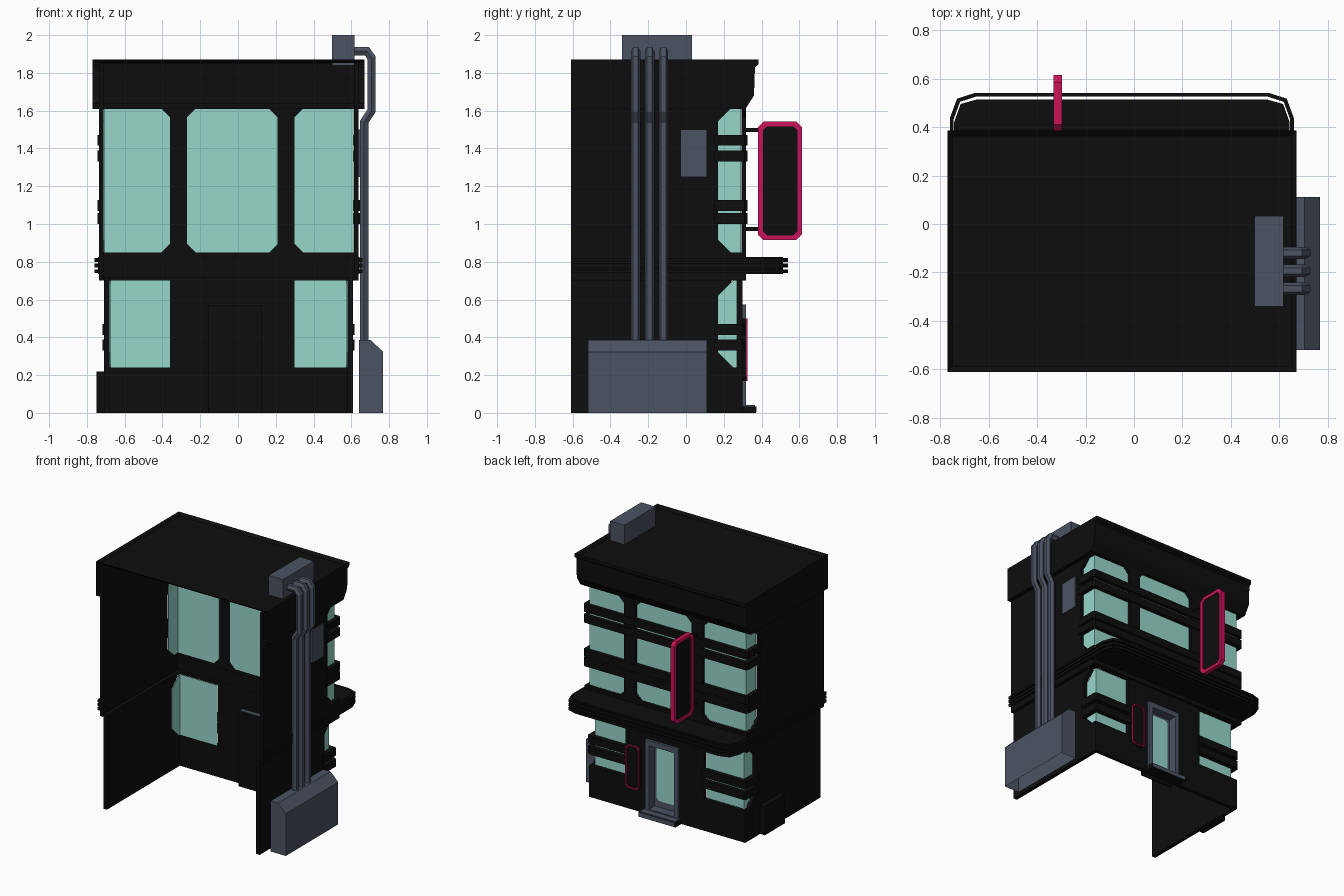
import bpy, bmesh, math
from mathutils import Vector

if "Cube" in bpy.data.objects:
    bpy.data.objects.remove(bpy.data.objects["Cube"])


def mat(name, rgb):
    m = bpy.data.materials.new(name)
    m.diffuse_color = (*rgb, 1)
    m.use_nodes = True
    m.node_tree.nodes["Principled BSDF"].inputs["Base Color"].default_value = m.diffuse_color
    return m


BLACK = mat("black", (0.004, 0.004, 0.004))
SLATE = mat("slate", (0.072, 0.086, 0.122))
TEAL = mat("teal glass", (0.31, 0.68, 0.59))
PINK = mat("neon pink", (0.60, 0.006, 0.10))


def to_obj(name, bm, material):
    me = bpy.data.meshes.new(name)
    bm.to_mesh(me)
    bm.free()
    me.materials.append(material)
    ob = bpy.data.objects.new(name, me)
    bpy.context.collection.objects.link(ob)
    return ob


def place(p, axis, d):
    return {'x': (d, p[0], p[1]), 'y': (p[0], d, p[1]), 'z': (p[0], p[1], d)}[axis]


def prism(name, pts, axis, a, b, material, drop=()):
    """Extrude a 2D outline along an axis; drop = outward directions left open."""
    bm = bmesh.new()
    lo = [bm.verts.new(place(p, axis, a)) for p in pts]
    hi = [bm.verts.new(place(p, axis, b)) for p in pts]
    bm.faces.new(lo)
    bm.faces.new(hi)
    n = len(pts)
    for i in range(n):
        j = (i + 1) % n
        bm.faces.new((lo[i], lo[j], hi[j], hi[i]))
    bmesh.ops.recalc_face_normals(bm, faces=bm.faces)
    gone = [f for f in bm.faces if any(f.normal.dot(Vector(d)) > 0.99 for d in drop)]
    bmesh.ops.delete(bm, geom=gone, context='FACES')
    return to_obj(name, bm, material)


def rect(a0, a1, b0, b1, c0=0, c1=0):
    """Rectangle with its low-side corners cut by c0 and high-side corners by c1."""
    left = [(a0, b1 - c0), (a0, b0 + c0)]
    left = [(a0 + c0, b1)] + left + [(a0 + c0, b0)] if c0 else left
    right = [(a1, b0 + c1), (a1, b1 - c1)]
    right = [(a1 - c1, b0)] + right + [(a1 - c1, b1)] if c1 else right
    return left + right


def box(name, x0, x1, y0, y1, z0, z1, material, drop=()):
    return prism(name, rect(x0, x1, y0, y1), 'z', z0, z1, material, drop)


def ring(name, outer, inner, axis, a, b, material):
    bm = bmesh.new()
    loops = [[bm.verts.new(place(p, axis, d)) for p in pts]
             for pts, d in ((outer, a), (outer, b), (inner, b), (inner, a))]
    n = len(outer)
    for k in range(4):
        for i in range(n):
            j = (i + 1) % n
            A, B = loops[k], loops[(k + 1) % 4]
            bm.faces.new((A[i], A[j], B[j], B[i]))
    bmesh.ops.recalc_face_normals(bm, faces=bm.faces)
    return to_obj(name, bm, material)


def apply_all(ob):
    bpy.context.view_layer.objects.active = ob
    for m in list(ob.modifiers):
        bpy.ops.object.modifier_apply(modifier=m.name)


def solidify(ob, t):
    m = ob.modifiers.new("thick", 'SOLIDIFY')
    m.thickness, m.use_even_offset = t, True
    apply_all(ob)


def band(name, path, z0, z1, t, material=BLACK):
    """Upright strip along a plan path, thickened towards the inside."""
    bm = bmesh.new()
    lo = [bm.verts.new((x, y, z0)) for x, y in path]
    hi = [bm.verts.new((x, y, z1)) for x, y in path]
    for i in range(len(path) - 1):
        bm.faces.new((lo[i + 1], lo[i], hi[i], hi[i + 1]))
    ob = to_obj(name, bm, material)
    solidify(ob, t)
    return ob


def cut(ob, cutters):
    for c in cutters:
        m = ob.modifiers.new("cut", 'BOOLEAN')
        m.object, m.operation, m.solver = c, 'DIFFERENCE', 'EXACT'
    apply_all(ob)
    for c in cutters:
        bpy.data.objects.remove(c)


BACK = -0.61


def storey(name, xl, xr, yf, z0, z1, t, w0, w1, fc, sc, middle, extra=()):
    """U-shaped wall, with corner-wrapping windows and optional middle window."""
    wall = band(name + "_wall", [(xl, BACK), (xl, yf), (xr, yf), (xr, BACK)], z0, z1, t)
    cutters = list(extra)
    e = t + 0.001

    def front(x0, x1, c0, c1):
        gx0, gx1 = max(x0, xl + e), min(x1, xr - e)
        cutters.append(prism("cutter", rect(x0, x1, w0, w1, c0, c1), 'y', yf - 0.06, yf + 0.1, BLACK))
        prism(name + "_front_glass", rect(gx0, gx1, w0, w1, c0, c1), 'y', yf - e - 0.004, yf - e, TEAL)

    front(xl - 0.1, -0.36, 0, fc)
    front(0.30, xr + 0.1, fc, 0)
    if middle:
        front(-0.27, 0.21, fc, fc)
    for x, s in ((xl, 1), (xr, -1)):
        a, b = sorted((x - 0.1 * s, x + 0.05 * s))
        cutters.append(prism("cutter", rect(0.17, yf + 0.1, w0, w1, sc, 0), 'x', a, b, BLACK))
        a, b = sorted((x + e * s, x + (e + 0.004) * s))
        prism(name + "_side_glass", rect(0.17, yf - e, w0, w1, sc, 0), 'x', a, b, TEAL)
    cut(wall, cutters)


# Walls and windows of the two floors
doorway = box("cutter", -0.15, 0.12, 0.2, 0.5, 0.03, 0.57, BLACK)
storey("lower", -0.71, 0.61, 0.30, 0, 0.72, 0.03, 0.24, 0.70, 0, 0.08, False, [doorway])
storey("upper", -0.737, 0.637, 0.317, 0.70, 1.85, 0.024, 0.85, 1.61, 0.045, 0.065, True)

# Horizontal window bars
for z in (1.00, 1.07, 1.332, 1.415):
    band("upper_bar", [(-0.745, 0.15), (-0.745, 0.31), (-0.73, 0.325), (0.63, 0.325),
                       (0.645, 0.31), (0.645, 0.15)], z, z + 0.057, 0.03)
for z in (0.33, 0.413):
    band("lower_bar_left", [(-0.718, 0.15), (-0.718, 0.297), (-0.705, 0.31), (-0.345, 0.31)], z, z + 0.058, 0.035)
    band("lower_bar_right", [(0.285, 0.31), (0.605, 0.31), (0.618, 0.297), (0.618, 0.15)], z, z + 0.058, 0.035)

# Cornice shell, open below and behind, with a sunken roof
cornice = prism("cornice", [(BACK, 1.61), (0.315, 1.61), (0.36, 1.68), (0.365, 1.83), (0.385, 1.845),
                            (0.385, 1.872), (BACK, 1.872)], 'x', -0.77, 0.67, BLACK,
                drop=((0, -1, 0), (0, 0, -1)))
bm = bmesh.new()
bm.from_mesh(cornice.data)
roof = [f for f in bm.faces if f.normal.z > 0.9]
bmesh.ops.inset_region(bm, faces=roof, thickness=0.03, depth=0, use_boundary=True)
bmesh.ops.translate(bm, verts=list({v for f in roof for v in f.verts}), vec=(0, 0, -0.02))
bm.to_mesh(cornice.data)
bm.free()
band("cornice_lining", [(-0.769, BACK), (-0.769, 0.314), (0.669, 0.314), (0.669, BACK)], 1.61, 1.64, 0.035)

# Canopy between floors with three rails
prism("canopy", [(-0.742, 0.29), (-0.742, 0.42), (-0.715, 0.495), (-0.65, 0.513), (0.55, 0.513),
                 (0.615, 0.495), (0.642, 0.42), (0.642, 0.29)], 'z', 0.735, 0.825, BLACK)
rail = [(-0.76, BACK), (-0.76, 0.435), (-0.73, 0.517), (-0.655, 0.541),
        (0.555, 0.541), (0.63, 0.517), (0.66, 0.435), (0.66, BACK)]
for z in (0.75, 0.78, 0.81):
    band("canopy_rail", rail, z - 0.01, z + 0.01, 0.016)

# Recessed door with frame, glass and step
ring("door_frame", rect(-0.155, 0.125, 0.03, 0.575), rect(-0.12, 0.09, 0.05, 0.535), 'y', 0.24, 0.318, SLATE)
box("door_backing", -0.155, 0.125, 0.228, 0.239, 0.0, 0.57, BLACK)
box("door_leaf", -0.12, 0.09, 0.24, 0.25, 0.05, 0.535, SLATE)
prism("door_glass", rect(-0.10, 0.07, 0.10, 0.515, 0.02, 0.02), 'y', 0.25, 0.256, TEAL)
box("door_step", -0.17, 0.14, 0.29, 0.37, 0, 0.035, BLACK)
box("step_plate", -0.165, 0.135, 0.29, 0.365, 0.035, 0.041, SLATE)
box("step_front", -0.165, 0.135, 0.37, 0.373, 0.005, 0.035, SLATE)

# Neon panel beside the door
prism("door_panel", rect(0.17, 0.285, 0.17, 0.50, 0.02, 0.02), 'y', 0.295, 0.318, BLACK)
ring("door_panel_neon", rect(0.17, 0.285, 0.17, 0.50, 0.02, 0.02),
     rect(0.178, 0.277, 0.178, 0.492, 0.018, 0.018), 'y', 0.318, 0.326, PINK)

# Hanging sign on two brackets
ring("sign_rim", rect(0.38, 0.614, 0.915, 1.542, 0.03, 0.03),
     rect(0.408, 0.59, 0.94, 1.517, 0.02, 0.02), 'x', -0.332, -0.298, PINK)
prism("sign_panel", rect(0.40, 0.598, 0.932, 1.525, 0.02, 0.02), 'x', -0.325, -0.305, BLACK)
for z in (0.973, 1.497):
    box("sign_bracket", -0.323, -0.307, 0.31, 0.39, z - 0.01, z + 0.01, BLACK)

# Utility boxes
prism("side_unit", [(0.64, 0), (0.768, 0), (0.768, 0.323), (0.703, 0.386), (0.64, 0.386)],
      'y', -0.52, 0.112, SLATE, drop=((0, 0, -1),))
box("roof_unit", 0.497, 0.617, -0.34, 0.033, 1.84, 2.0, SLATE)
box("wall_panel", 0.63, 0.646, -0.03, 0.112, 1.25, 1.50, SLATE)
box("left_wall_box", -0.75, -0.70, -0.12, 0.12, 0, 0.22, BLACK)


def pipe(y, path, r=0.025):
    """Six-sided pipe swept with mitred bends in the xz plane."""
    bm = bmesh.new()
    P = [Vector(p) for p in path]
    rings = []
    for i, p in enumerate(P):
        d0 = (p - P[max(i - 1, 0)] if i else P[1] - p).normalized()
        d1 = (P[i + 1] - p if i < len(P) - 1 else p - P[i - 1]).normalized()
        t = (d0 + d1).normalized()
        n = Vector((-t.y, t.x)) / t.dot(d1)
        rings.append([])
        for k in range(6):
            a = k * math.pi / 3
            q = p + n * r * math.sin(a)
            rings[-1].append(bm.verts.new((q.x, y + r * math.cos(a), q.y)))
    for A, B in zip(rings, rings[1:]):
        for k in range(6):
            bm.faces.new((A[k], A[(k + 1) % 6], B[(k + 1) % 6], B[k]))
    bmesh.ops.recalc_face_normals(bm, faces=bm.faces)
    return to_obj("pipe", bm, SLATE)


# Three pipes from the roof unit to the side unit
for y in (-0.267, -0.193, -0.119):
    pipe(y, [(0.60, 1.915), (0.682, 1.915), (0.707, 1.88), (0.707, 1.60), (0.668, 1.54), (0.668, 0.37)])
